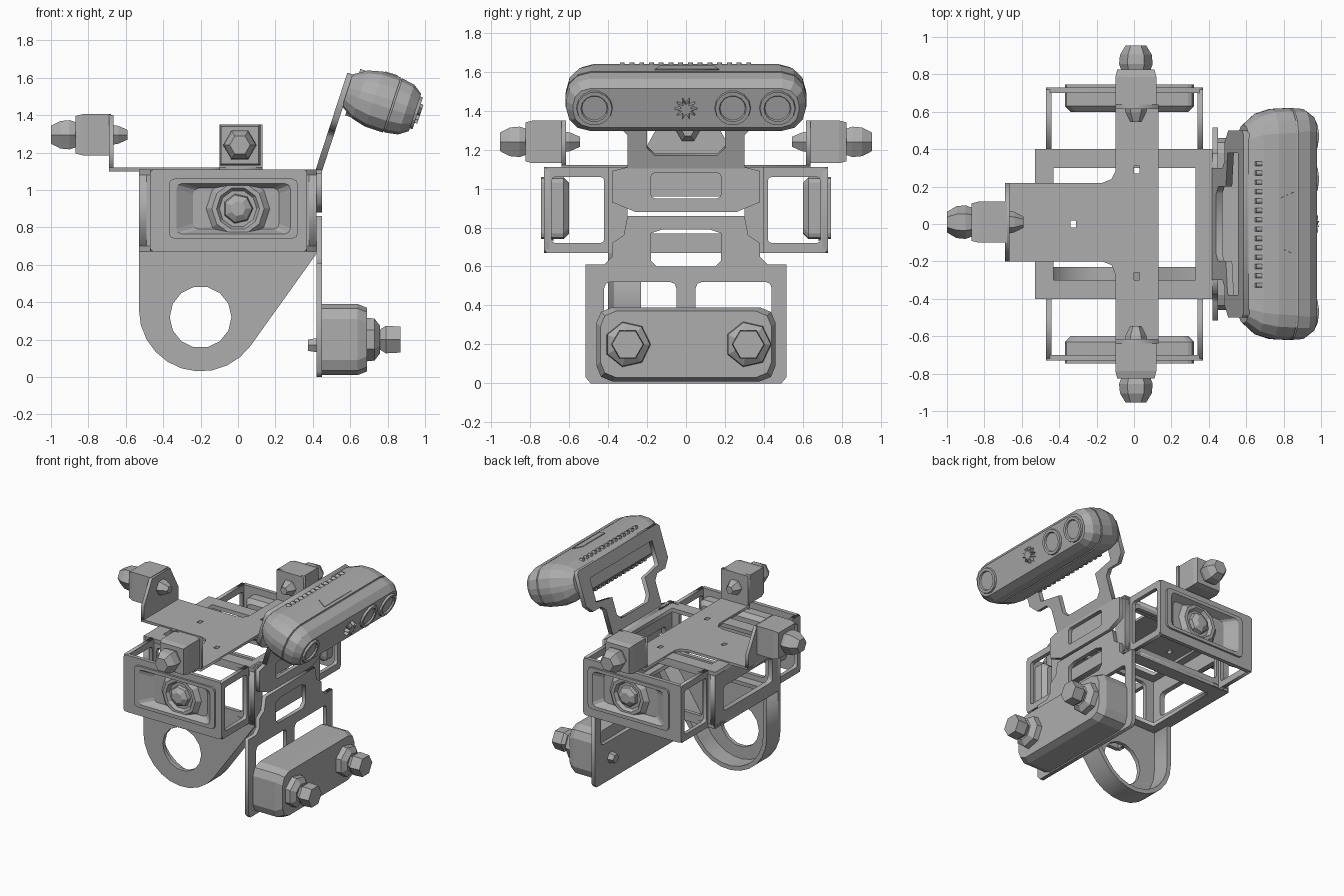
import bpy, bmesh
from math import sin, cos, pi
from mathutils import Matrix, Vector

old = bpy.data.objects.get("Cube")
if old:
    bpy.data.objects.remove(old, do_unlink=True)

grey = bpy.data.materials.new("plain_grey")
grey.use_nodes = True
COLOUR = (0.42, 0.42, 0.42, 1)
grey.diffuse_color = COLOUR
grey.node_tree.nodes["Principled BSDF"].inputs["Base Color"].default_value = COLOUR


# Work planes: u, v and an outward normal
def frame(u, v, origin=(0, 0, 0)):
    u, v = Vector(u), Vector(v)
    m = Matrix((u, v, u.cross(v))).transposed().to_4x4()
    m.translation = origin
    return m


X, Y, Z = (1, 0, 0), (0, 1, 0), (0, 0, 1)
SIDE = frame(Y, Z)                 # normal +x
FRONT = frame(X, Z)                # normal -y
TOP = frame(X, Y)                  # normal +z
TILT = frame(Y, Vector((0.31, 0, 0.95)).normalized(), (0.425, 0, 1.09))
BACKFLIP = Matrix.Diagonal((1, -1, 1, 1))


# Outlines
def rect(u0, u1, v0, v1, r=0.0, seg=2):
    if not r:
        return [(u0, v0), (u1, v0), (u1, v1), (u0, v1)]
    centres = [(u1 - r, v1 - r), (u0 + r, v1 - r), (u0 + r, v0 + r), (u1 - r, v0 + r)]
    return [(cu + r * cos((q + k / seg) * pi / 2), cv + r * sin((q + k / seg) * pi / 2))
            for q, (cu, cv) in enumerate(centres) for k in range(seg + 1)]


def ngon(n, r, cu=0.0, cv=0.0, r2=None):
    return [(cu + (r2 if r2 and i % 2 else r) * cos(2 * pi * i / n),
             cv + (r2 if r2 and i % 2 else r) * sin(2 * pi * i / n)) for i in range(n)]


def symmetric(half):
    return half + [(-u, v) for u, v in reversed(half)]


def finish(name, bm, m):
    bm.transform(m)
    bmesh.ops.remove_doubles(bm, verts=bm.verts, dist=0.0001)
    bmesh.ops.recalc_face_normals(bm, faces=bm.faces)
    mesh = bpy.data.meshes.new(name)
    bm.to_mesh(mesh)
    bm.free()
    mesh.materials.clear()
    mesh.materials.append(grey)
    bpy.context.scene.collection.objects.link(bpy.data.objects.new(name, mesh))


# Flat plate with cut-outs between two depths along the normal
def plate(name, m, d0, d1, outline, *holes):
    cu = bpy.data.curves.new(name, 'CURVE')
    cu.dimensions, cu.fill_mode, cu.extrude = '2D', 'BOTH', abs(d1 - d0) / 2
    for pts in (outline, *holes):
        sp = cu.splines.new('POLY')
        sp.points.add(len(pts) - 1)
        for p, (u, v) in zip(sp.points, pts):
            p.co = (u, v, 0, 1)
        sp.use_cyclic_u = True
    ob = bpy.data.objects.new(name, cu)
    bpy.context.scene.collection.objects.link(ob)
    mesh = bpy.data.meshes.new_from_object(ob.evaluated_get(bpy.context.evaluated_depsgraph_get()))
    bm = bmesh.new()
    bm.from_mesh(mesh)
    bpy.data.objects.remove(ob)
    bpy.data.meshes.remove(mesh)
    finish(name, bm, m @ Matrix.Translation((0, 0, (d0 + d1) / 2)))


# Solid skinned through (depth, outline) sections
def loft(name, m, *sections):
    bm = bmesh.new()
    rings = [[bm.verts.new((u, v, d)) for u, v in pts] for d, pts in sections]
    n = len(rings[0])
    for a, b in zip(rings, rings[1:]):
        for i in range(n):
            j = (i + 1) % n
            bm.faces.new((a[i], a[j], b[j], b[i]))
    bm.faces.new(rings[0])
    bm.faces.new(rings[-1])
    finish(name, bm, m)


# Central open frame
for label, z0, z1 in (("top", 1.08, 1.11), ("bottom", 0.67, 0.70)):
    plate("frame_%s_rim" % label, TOP, z0, z1, rect(-0.53, 0.42, -0.4, 0.4),
          rect(-0.43, 0.33, -0.3, 0.3))
plate("frame_outer_wall", SIDE, -0.53, -0.49, rect(-0.4, 0.4, 0.67, 1.11),
      rect(-0.3, 0.3, 0.77, 0.96, 0.03))
plate("frame_inner_wall", SIDE, 0.38, 0.42, rect(-0.4, 0.4, 0.67, 1.11),
      rect(-0.3, 0.3, 0.77, 0.96, 0.03))
plate("frame_back_wall", FRONT, -0.40, -0.37, rect(-0.53, 0.42, 0.67, 1.11, 0.04),
      rect(-0.42, 0.32, 0.74, 1.05, 0.03))

# Front wall with the hanging ring and its rim
arc = [(-0.2 + 0.33 * cos(a), 0.36 + 0.33 * sin(a))
       for a in (pi * (1 + k / 10 * 0.8) for k in range(11))]
drop = [(-0.53, 0.67)] + arc + [(0.42, 0.66)]
plate("ring_front_wall", FRONT, 0.37, 0.40, [(-0.53, 1.11)] + drop + [(0.42, 1.11)],
      rect(-0.42, 0.32, 0.74, 1.05, 0.03), ngon(14, 0.165, -0.2, 0.32))
inner = [(-0.2 + (u + 0.2) * 0.9, 0.36 + (v - 0.36) * 0.9) for u, v in arc]
plate("ring_rim", FRONT, 0.23, 0.38,
      drop + [(0.35, 0.66)] + inner[::-1] + [(-0.497, 0.67)])

# Side boxes, each holding a wide camera
for label, flip in (("front", Matrix.Identity(4)), ("back", BACKFLIP)):
    m = flip @ FRONT
    plate(label + "_box_plate", m, 0.70, 0.73, rect(-0.47, 0.37, 0.67, 1.11, 0.02),
          rect(-0.35, 0.30, 0.76, 1.04))
    for end, x in (("left", 0.34), ("right", -0.47)):
        plate("%s_box_%s_wall" % (label, end), flip @ SIDE, x, x + 0.03,
              rect(-0.72, -0.39, 0.67, 1.11), rect(-0.69, -0.42, 0.72, 1.06, 0.02))
    loft(label + "_camera_body", m,
         (0.60, rect(-0.34, 0.29, 0.77, 1.03, 0.03)),
         (0.63, rect(-0.37, 0.32, 0.74, 1.06, 0.03)),
         (0.745, rect(-0.37, 0.32, 0.74, 1.06, 0.03)),
         (0.745, rect(-0.33, 0.28, 0.765, 1.035, 0.03)),
         (0.69, rect(-0.24, 0.22, 0.79, 1.01, 0.03)))
    loft(label + "_camera_ring", m, (0.68, ngon(10, 0.18, 0, 0.9)), (0.72, ngon(10, 0.14, 0, 0.9)),
         (0.72, ngon(10, 0.115, 0, 0.9)), (0.695, ngon(10, 0.10, 0, 0.9)))
    loft(label + "_camera_lens", m, (0.68, ngon(7, 0.085, 0, 0.9)), (0.72, ngon(7, 0.075, 0, 0.9)),
         (0.742, ngon(7, 0.04, 0, 0.9)))

# Cross-shaped top plate with three upright tabs
plate("top_plate", TOP, 1.10, 1.12,
      [(-0.69, -0.2), (-0.17, -0.2), (-0.12, -0.22), (-0.1, -0.27), (-0.1, -0.64), (0.13, -0.64),
       (0.13, 0.64), (-0.1, 0.64), (-0.1, 0.28), (-0.12, 0.24), (-0.17, 0.22), (-0.69, 0.22)],
      rect(-0.34, -0.31, -0.02, 0.02), rect(0, 0.03, 0.27, 0.31), rect(0, 0.03, -0.3, -0.26))
plate("right_tab", SIDE, -0.69, -0.665,
      [(-0.2, 1.10), (0.22, 1.10), (0.22, 1.22), (0.12, 1.40), (-0.1, 1.40), (-0.2, 1.22)])


# Small camera: block, faceted nose and rear nib
def small_camera(name, m):
    loft(name + "_block", m, (0, rect(-0.11, 0.11, -0.11, 0.11)), (0.15, rect(-0.11, 0.11, -0.11, 0.11)),
         (0.19, rect(-0.10, 0.10, -0.10, 0.10)))
    loft(name + "_nose", m, (0.18, ngon(6, 0.075)), (0.22, ngon(6, 0.09)), (0.27, ngon(6, 0.085)),
         (0.32, ngon(6, 0.055)))
    loft(name + "_nib", m, (-0.09, ngon(6, 0.03)), (-0.04, ngon(6, 0.055)), (0.01, ngon(6, 0.065)))


small_camera("right_small_camera", frame((0, -1, 0), Z, (-0.68, 0.01, 1.295)))
for label, flip in (("front", Matrix.Identity(4)), ("back", BACKFLIP)):
    plate(label + "_tab", flip @ FRONT, 0.615, 0.64, rect(-0.1, 0.13, 1.1, 1.35))
    small_camera(label + "_small_camera", flip @ frame(X, Z, (0.01, -0.635, 1.24)))

# Lower mounting plate with windows
plate("lower_plate", SIDE, 0.42, 0.45,
      symmetric([(0.49, 0.0), (0.515, 0.03), (0.515, 0.61), (0.42, 0.61), (0.38, 0.65), (0.38, 0.72),
                 (0.32, 0.76), (0.30, 0.86)]),
      [(-0.15, 0.6), (0.15, 0.6), (0.18, 0.63), (0.18, 0.77), (0.12, 0.79), (-0.12, 0.79), (-0.18, 0.77), (-0.18, 0.63)],
      rect(0.05, 0.44, 0.3, 0.52, 0.03), rect(-0.42, -0.05, 0.3, 0.52, 0.03))

# Lower box with two knobs
loft("lower_box", SIDE, (0.45, rect(-0.46, 0.46, 0.01, 0.39, 0.08)),
     (0.64, rect(-0.46, 0.46, 0.01, 0.39, 0.08)), (0.69, rect(-0.44, 0.44, 0.03, 0.37, 0.08)))
for label, y in (("front", -0.3), ("back", 0.32)):
    loft(label + "_knob_collar", SIDE, (0.68, ngon(7, 0.12, y, 0.2)), (0.73, ngon(7, 0.115, y, 0.2)),
         (0.76, ngon(7, 0.075, y, 0.2)))
    loft(label + "_knob", SIDE, (0.75, ngon(6, 0.055, y, 0.2)), (0.79, ngon(6, 0.085, y, 0.2)),
         (0.87, ngon(6, 0.08, y, 0.2)))
    loft(label + "_knob_screw", SIDE, (0.375, ngon(6, 0.035, y, 0.17)), (0.46, ngon(6, 0.05, y, 0.17)))

# Upper bracket: upright foot and tilted head
plate("bracket_foot", SIDE, 0.42, 0.45,
      symmetric([(0.26, 0.88), (0.38, 0.93), (0.38, 1.09), (0.30, 1.11)]),
      rect(-0.18, 0.18, 0.95, 1.08, 0.02))
plate("bracket_head", TILT, -0.015, 0.02,
      symmetric([(0.30, 0), (0.30, 0.2), (0.34, 0.24), (0.44, 0.24), (0.5, 0.3), (0.5, 0.54), (0.48, 0.56)]),
      symmetric([(0.16, 0.09), (0.2, 0.13), (0.2, 0.26), (0.38, 0.29), (0.38, 0.47)]))

# Long sensor bar
BAR = TILT @ Matrix.Translation((0, 0.47, 0.015))


def stadium(hu, hv):
    return rect(-hu, hu, -hv, hv, hv * 0.85, 3)


loft("sensor_back", BAR, (0, stadium(0.53, 0.09)), (0.07, stadium(0.59, 0.135)),
     (0.15, stadium(0.615, 0.155)), (0.25, stadium(0.62, 0.155)), (0.25, stadium(0.60, 0.14)))
loft("sensor_front", BAR, (0.24, stadium(0.60, 0.14)), (0.26, stadium(0.62, 0.152)),
     (0.33, stadium(0.615, 0.14)), (0.38, stadium(0.58, 0.105)))
for label, y in (("front", -0.47), ("middle", 0.24), ("back", 0.47)):
    loft(label + "_sensor_lens", BAR, (0.37, ngon(14, 0.095, y)), (0.395, ngon(14, 0.09, y)),
         (0.395, ngon(14, 0.07, y)), (0.383, ngon(14, 0.065, y)))
loft("sensor_rosette", BAR, (0.37, ngon(20, 0.06, 0, 0, 0.03)), (0.41, ngon(20, 0.055, 0, 0, 0.025)))
plate("sensor_top_panel", BAR @ frame(X, (0, 0, -1)), 0.15, 0.16,
      [(-0.16, -0.23), (0.17, -0.23), (0.14, -0.16), (-0.13, -0.16)])
for k in range(14):
    y = -0.34 + 0.05 * k
    plate("sensor_rib_%d" % (k + 1), BAR, 0.03, 0.09, rect(y, y + 0.025, -0.13, 0.13))
